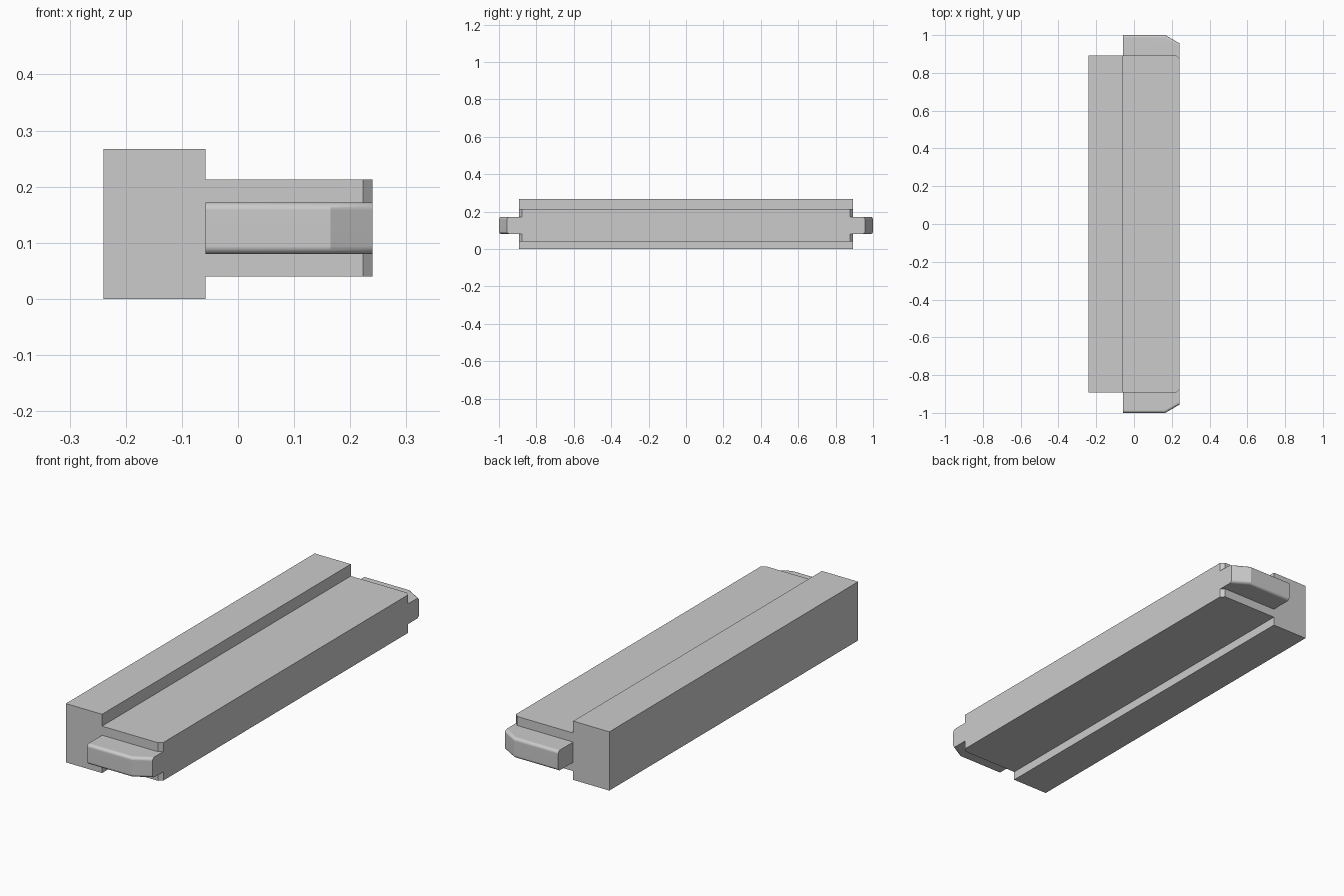
import bpy, bmesh, math

if "Cube" in bpy.data.objects:
    bpy.data.objects.remove(bpy.data.objects["Cube"])


def prism(name, outline, z0, z1, round_tips=0.0):
    """Extrude a plan outline (x, y) from z0 to z1, optionally rounding the tip edges."""
    bm = bmesh.new()
    face = bm.faces.new([bm.verts.new((x, y, z0)) for x, y in outline])
    top = bmesh.ops.extrude_face_region(bm, geom=[face])["geom"]
    bmesh.ops.translate(bm, vec=(0, 0, z1 - z0),
                        verts=[v for v in top if isinstance(v, bmesh.types.BMVert)])
    bmesh.ops.recalc_face_normals(bm, faces=bm.faces)
    if round_tips:
        edges = [e for e in bm.edges
                 if abs(e.verts[0].co.z - e.verts[1].co.z) < 1e-6
                 and all(abs(v.co.y) > 0.95 for v in e.verts)
                 and e.verts[0].co.y * e.verts[1].co.y > 0]
        bmesh.ops.bevel(bm, geom=edges, offset=round_tips, segments=6,
                        profile=0.5, affect='EDGES')
    mesh = bpy.data.meshes.new(name)
    bm.to_mesh(mesh)
    bm.free()
    obj = bpy.data.objects.new(name, mesh)
    bpy.context.collection.objects.link(obj)
    return obj


def mirrored(half):
    """Complete an outline listed on its +y side, from low x to high x."""
    return half + [(x, -y) for x, y in reversed(half)]


L, R, STEP = -0.24, 0.24, -0.058

# Thick rail along the left side
rail = prism("rail_block", mirrored([(L, 0.893), (STEP, 0.893)]), 0.0, 0.267)

# Thinner plate with small corner chamfers, rooted inside the rail
plate = prism("plate", mirrored([(-0.15, 0.893), (0.223, 0.893), (R, 0.877)]), 0.04, 0.213)

# Tongue running through the plate, showing as a rounded tab at each end
tongue = prism("end_tabs", mirrored([(STEP, 1.0), (0.165, 1.0), (R, 0.957)]),
               0.08, 0.172, round_tips=0.014)

# Join everything into one clean solid
bpy.context.view_layer.objects.active = rail
rail.select_set(True)
for part in (plate, tongue):
    mod = rail.modifiers.new("join", 'BOOLEAN')
    mod.operation = 'UNION'
    mod.solver = 'EXACT'
    mod.object = part
    bpy.ops.object.modifier_apply(modifier=mod.name)
    bpy.data.objects.remove(part, do_unlink=True)
rail.name = "sliding_bar"

# Smooth only the tab roundings
bpy.ops.object.shade_smooth_by_angle(angle=math.radians(25))
weighted = rail.modifiers.new("flat_face_normals", 'WEIGHTED_NORMAL')
weighted.keep_sharp = True
